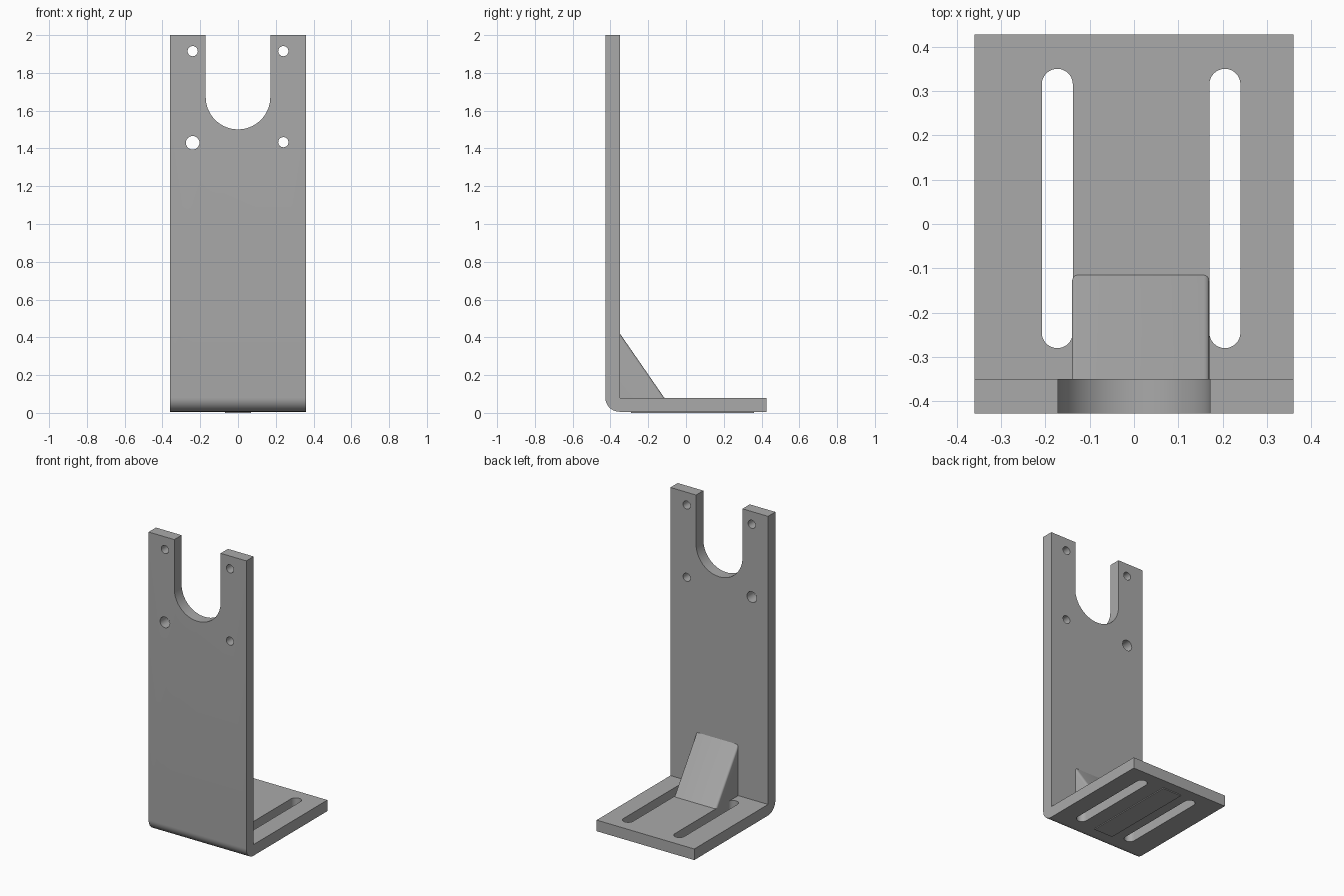
import bpy, bmesh, math

if "Cube" in bpy.data.objects:
    bpy.data.objects.remove(bpy.data.objects["Cube"])

steel = bpy.data.materials.new("steel_grey")
steel.diffuse_color = (0.4, 0.4, 0.4, 1)
steel.use_nodes = True
steel.node_tree.nodes["Principled BSDF"].inputs["Base Color"].default_value = steel.diffuse_color

W, D = 0.36, 0.427          # half width and half depth
WALL, FLOOR, BOTTOM = -0.35, 0.08, 0.006


def prism(name, profile, axis, lo, hi):
    """Extrude a 2D profile along x, y or z between lo and hi."""
    place = {'x': lambda a, b, t: (t, a, b),
             'y': lambda a, b, t: (a, t, b),
             'z': lambda a, b, t: (a, b, t)}[axis]
    bm = bmesh.new()
    face = bm.faces.new([bm.verts.new(place(a, b, lo)) for a, b in profile])
    ext = bmesh.ops.extrude_face_region(bm, geom=[face])
    shift = place(0, 0, hi - lo)
    bmesh.ops.translate(bm, vec=shift,
                        verts=[v for v in ext['geom'] if isinstance(v, bmesh.types.BMVert)])
    bmesh.ops.recalc_face_normals(bm, faces=bm.faces)
    me = bpy.data.meshes.new(name)
    bm.to_mesh(me)
    bm.free()
    ob = bpy.data.objects.new(name, me)
    bpy.context.collection.objects.link(ob)
    me.materials.append(steel)
    return ob


def arc(cx, cy, r, start, end, n):
    return [(cx + r * math.cos(math.radians(start + (end - start) * i / n)),
             cy + r * math.sin(math.radians(start + (end - start) * i / n)))
            for i in range(n + 1)]


def apply_modifiers(ob):
    bpy.ops.object.select_all(action='DESELECT')
    bpy.context.view_layer.objects.active = ob
    ob.select_set(True)
    for m in list(ob.modifiers):
        bpy.ops.object.modifier_apply(modifier=m.name)


def cut(target, cutter):
    cutter.hide_render = True
    m = target.modifiers.new("cut", 'BOOLEAN')
    m.operation, m.solver, m.object = 'DIFFERENCE', 'EXACT', cutter
    apply_modifiers(target)
    bpy.data.objects.remove(cutter)


# L-shaped bracket with a rounded outer bend
r = 0.075
profile = [(D, BOTTOM), (D, FLOOR), (WALL, FLOOR), (WALL, 2), (-D, 2)]
profile += arc(-D + r, BOTTOM + r, r, 180, 270, 12)
bracket = prism("angle_bracket", profile, 'x', -W, W)

# U-shaped notch in the top of the wall
notch = [(0.171, 2.1)] + arc(0, 1.672, 0.171, 0, -180, 32) + [(-0.171, 2.1)]
cut(bracket, prism("notch_cutter", notch, 'y', -0.6, -0.2))

# Mounting holes beside the notch
for x, z, rad in [(-0.24, 1.915, 0.027), (0.24, 1.915, 0.027),
                  (-0.24, 1.43, 0.036), (0.24, 1.433, 0.027)]:
    cut(bracket, prism("hole_cutter", arc(x, z, rad, 0, 360, 24)[:-1], 'y', -0.6, -0.2))

# Long adjustment slots in the floor
for x in (-0.173, 0.205):
    sr = 0.035
    slot = arc(x, 0.35 - sr, sr, 0, 180, 16) + arc(x, -0.28 + sr, sr, 180, 360, 16)
    cut(bracket, prism("slot_cutter", slot, 'z', -0.1, 0.2))

# Solid gusset in the inner corner, with softened sloping edges
gusset = prism("gusset", [(WALL, FLOOR), (-0.115, FLOOR), (WALL, 0.42)], 'x', -0.14, 0.17)
bm = bmesh.new()
bm.from_mesh(gusset.data)
slopes = [e for e in bm.edges
          if abs(e.verts[0].co.z - e.verts[1].co.z) > 0.1
          and abs(e.verts[0].co.y - e.verts[1].co.y) > 0.1]
bmesh.ops.bevel(bm, geom=slopes, offset=0.013, segments=4, profile=0.5, affect='EDGES')
bm.to_mesh(gusset.data)
bm.free()

# Thin pad under the floor
pad = prism("base_pad", [(-0.07, -0.29), (0.07, -0.29), (0.07, 0.36), (-0.07, 0.36)],
            'z', 0, BOTTOM)

# Smooth the curved walls, keep the corners crisp
bpy.ops.object.select_all(action='DESELECT')
for ob in (bracket, gusset, pad):
    ob.select_set(True)
bpy.context.view_layer.objects.active = bracket
bpy.ops.object.shade_smooth_by_angle(angle=math.radians(30))
